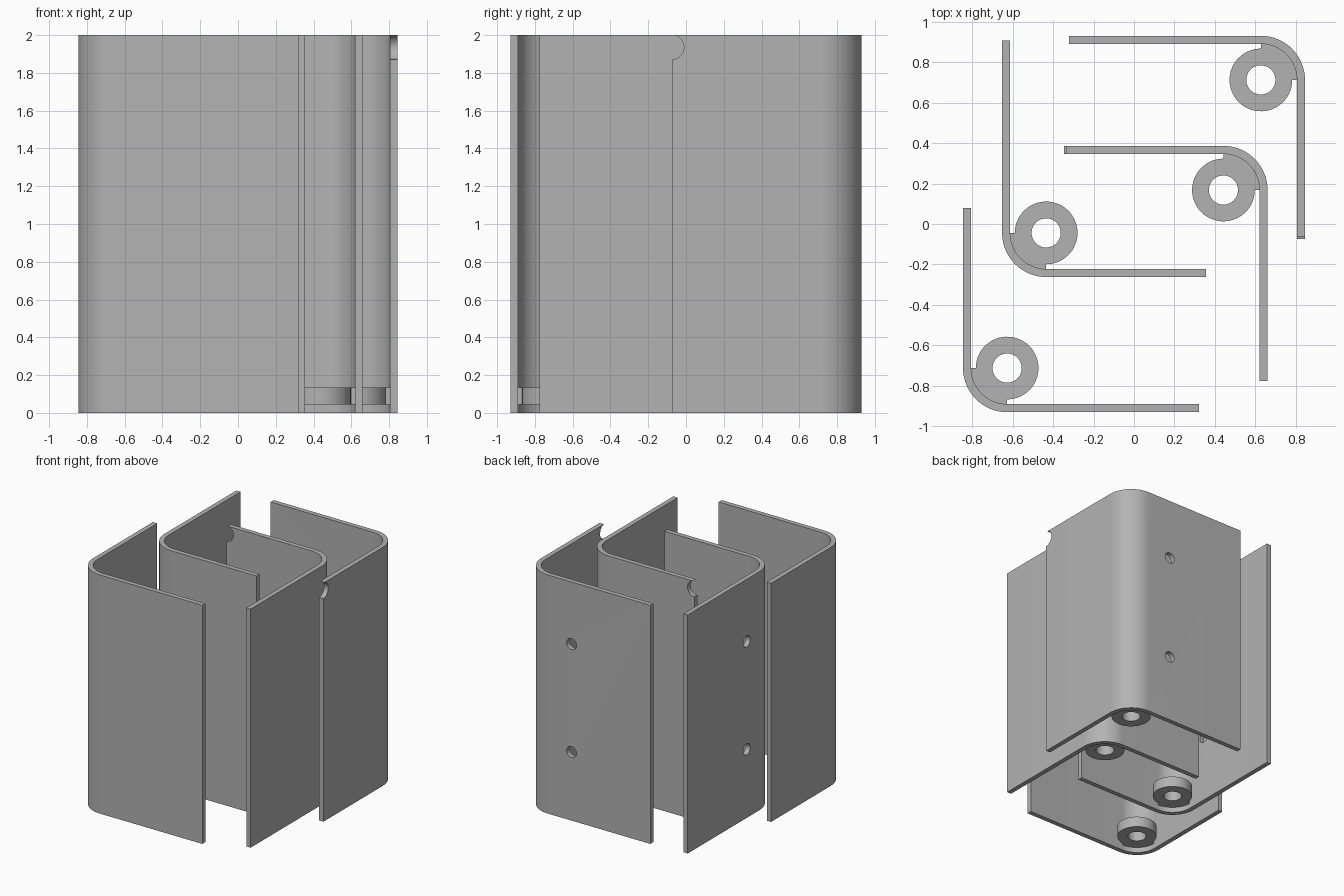
import bpy, bmesh, math
from mathutils import Matrix, Vector

if "Cube" in bpy.data.objects:
    bpy.data.objects.remove(bpy.data.objects["Cube"])

R, T, H = 0.218, 0.04, 2.0          # corner radius, sheet thickness, height
grey = bpy.data.materials.new("plain grey")
grey.diffuse_color = (0.45, 0.45, 0.45, 1)
grey.use_nodes = True
grey.node_tree.nodes["Principled BSDF"].inputs["Base Color"].default_value = grey.diffuse_color


def finish(bm, name):
    bmesh.ops.recalc_face_normals(bm, faces=bm.faces)
    me = bpy.data.meshes.new(name)
    bm.to_mesh(me)
    bm.free()
    ob = bpy.data.objects.new(name, me)
    bpy.context.collection.objects.link(ob)
    me.materials.append(grey)
    return ob


def band(name, outer, inner, z0, z1, closed):
    """Solid strip between two matching outlines."""
    bm = bmesh.new()
    rows = [[bm.verts.new((p[0], p[1], z)) for p, z in
             ((o, z0), (i, z0), (i, z1), (o, z1))] for o, i in zip(outer, inner)]
    n = len(rows)
    for k in range(n if closed else n - 1):
        a, b = rows[k], rows[(k + 1) % n]
        for j in range(4):
            bm.faces.new((a[j], a[(j + 1) % 4], b[(j + 1) % 4], b[j]))
    if not closed:
        bm.faces.new(rows[0])
        bm.faces.new(rows[-1])
    return finish(bm, name)


def polar(c, r, a):
    return (c[0] + r * math.cos(a), c[1] + r * math.sin(a))


def smooth(ob):
    bpy.ops.object.select_all(action='DESELECT')
    ob.select_set(True)
    bpy.context.view_layer.objects.active = ob
    bpy.ops.object.shade_smooth_by_angle(angle=math.radians(30))


def drill(ob, centre, radius, axis):
    """Cut a round hole through the sheet along the x or y axis."""
    rot = Matrix.Rotation(math.pi / 2, 4, 'Y' if axis == 'x' else 'X')
    bm = bmesh.new()
    bmesh.ops.create_cone(bm, cap_ends=True, segments=32, radius1=radius, radius2=radius,
                          depth=0.16, matrix=Matrix.Translation(Vector(centre)) @ rot)
    cutter = finish(bm, "hole_cutter")
    cutter.hide_render = True
    mod = ob.modifiers.new("hole", 'BOOLEAN')
    mod.operation, mod.solver, mod.object = 'DIFFERENCE', 'EXACT', cutter
    bpy.context.view_layer.objects.active = ob
    bpy.ops.object.modifier_apply(modifier=mod.name)
    bpy.data.objects.remove(cutter)


def panel(name, corner, s, lx, ly):
    """Bent sheet with a round corner; s = -1 turns it half round."""
    def place(pts):
        return [(corner[0] + s * x, corner[1] + s * y) for x, y in pts]
    arc = [math.pi * (1.5 - 0.5 * k / 16) for k in range(17)]
    outer = [(lx, 0)] + [polar((R, R), R, a) for a in arc] + [(0, ly)]
    inner = [(lx, T)] + [polar((R, R), R - T, a) for a in arc] + [(T, ly)]
    sheet = band(name, place(outer), place(inner), 0, H, False)

    # bottom ring with a quarter web joining it to the bend
    eps = 0.002
    web = [(math.pi + eps + (math.pi / 2 - 2 * eps) * k / 16, R - T + 0.003) for k in range(17)]
    rim = [(1.5 * math.pi + 1.5 * math.pi * k / 40 - math.pi * 2, 0.155) for k in range(41)]
    ring_out = [polar((R, R), r, a) for a, r in web + rim]
    ring_in = [polar((R, R), 0.072, a) for a, r in web + rim]
    smooth(band(name + "_ring", place(ring_out), place(ring_in), 0.045, 0.135, True))
    return sheet


front_left = panel("front_left_panel", (-0.845, -0.93), 1, 1.165, 1.01)
inner_left = panel("inner_left_panel", (-0.652, -0.262), 1, 1.007, 1.17)
inner_right = panel("inner_right_panel", (0.66, 0.386), -1, 1.007, 1.162)
back_right = panel("back_right_panel", (0.845, 0.93), -1, 1.165, 1.005)

# screw holes
for z in (0.575, 1.48):
    drill(back_right, (0.41, 0.91, z), 0.046, 'y')
    drill(inner_left, (-0.632, 0.127, z), 0.046, 'x')

# half-round notches in the upper end edges
drill(back_right, (0.825, -0.077, 1.936), 0.066, 'x')
drill(inner_right, (-0.35, 0.366, 1.936), 0.066, 'y')

for ob in (front_left, inner_left, inner_right, back_right):
    smooth(ob)
